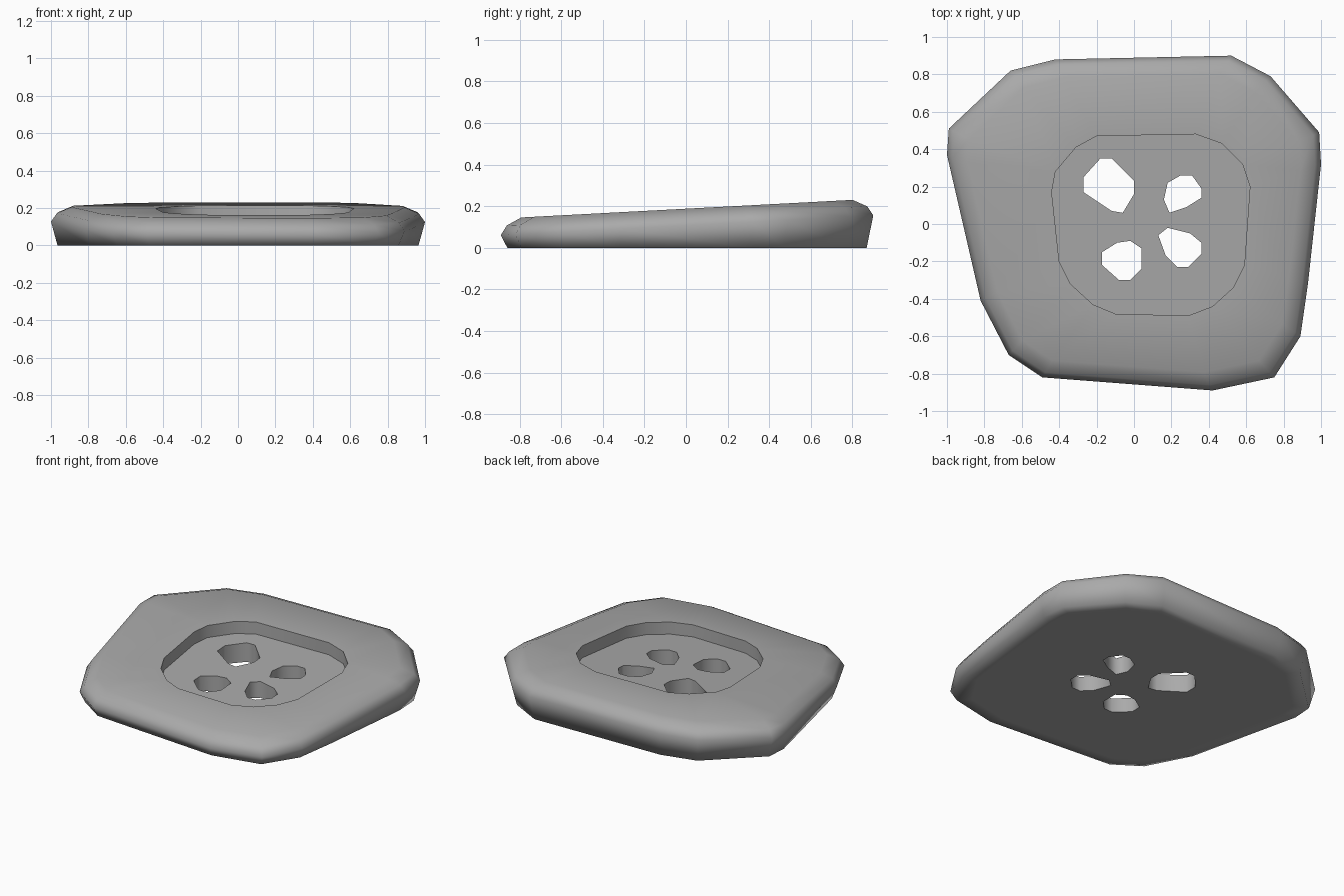
import bpy
import bmesh
from mathutils import Vector

cube = bpy.data.objects.get("Cube")
if cube:
    bpy.data.objects.remove(cube, do_unlink=True)

RECESS_DEPTH = 0.08

# Worn, irregular outline of the button
outline = [(-0.99, 0.51), (-0.66, 0.82), (-0.42, 0.88), (0.52, 0.9), (0.73, 0.79),
           (0.99, 0.49), (1, 0.32), (0.93, -0.32), (0.89, -0.6), (0.75, -0.82),
           (0.42, -0.89), (-0.49, -0.82), (-0.67, -0.7), (-0.82, -0.41), (-1, 0.37)]

# Edge of the sunken centre
recess = [(-0.44, 0.17), (-0.42, 0.28), (-0.31, 0.41), (-0.2, 0.47), (0.33, 0.48),
          (0.47, 0.43), (0.58, 0.32), (0.62, 0.2), (0.59, -0.22), (0.53, -0.34),
          (0.42, -0.44), (0.29, -0.49), (-0.1, -0.48), (-0.22, -0.43),
          (-0.34, -0.32), (-0.4, -0.2)]

# Four thread holes
holes = [
    [(-0.18, 0.35), (-0.12, 0.35), (0, 0.23), (0, 0.16),
     (-0.06, 0.06), (-0.12, 0.07), (-0.27, 0.17), (-0.27, 0.25)],
    [(0.16, 0.13), (0.18, 0.22), (0.25, 0.26), (0.31, 0.26),
     (0.36, 0.19), (0.36, 0.14), (0.28, 0.09), (0.19, 0.06)],
    [(0.18, -0.02), (0.3, -0.05), (0.36, -0.1), (0.36, -0.16),
     (0.29, -0.23), (0.23, -0.23), (0.17, -0.17), (0.13, -0.06)],
    [(-0.09, -0.1), (-0.02, -0.09), (0.04, -0.13), (0.04, -0.24),
     (-0.02, -0.3), (-0.08, -0.3), (-0.17, -0.22), (-0.17, -0.15)],
]


def top_height(y):
    """The upper face slopes gently up towards the back."""
    return 0.188 + 0.053 * y


def floor_height(y):
    return top_height(y) - RECESS_DEPTH


def bottom_height(y):
    return 0.0


def lowered_top(drop):
    return lambda y: top_height(y) - drop


def add_ring(bm, points, height, scale=1.0):
    """Add a closed loop of vertices and return its vertices and edges."""
    verts = [bm.verts.new((x * scale, y * scale, height(y * scale))) for x, y in points]
    edges = [bm.edges.new((v, verts[i - 1])) for i, v in enumerate(verts)]
    return verts, edges


def connect(bm, lower, upper):
    """Join two loops with the same number of vertices by quads."""
    a, b = lower[0], upper[0]
    for i in range(len(a)):
        bm.faces.new((a[i - 1], a[i], b[i], b[i - 1]))


def fill(bm, rings, normal):
    """Fill the area between an outer loop and the loops inside it."""
    edges = [edge for ring in rings for edge in ring[1]]
    bmesh.ops.triangle_fill(bm, use_beauty=True, edges=edges, normal=Vector(normal))


def sharpen(ring):
    for edge in ring[1]:
        edge.smooth = False


bm = bmesh.new()

# Rounded outer side, from the underside up to the shoulder
sections = [(bottom_height, 0.88), (bottom_height, 0.965), (lowered_top(0.08), 1.0),
            (lowered_top(0.035), 0.968), (top_height, 0.89)]
side = [add_ring(bm, outline, height, scale) for height, scale in sections]
for lower, upper in zip(side, side[1:]):
    connect(bm, lower, upper)

# Broad upper face and the steep wall of the recess
rim = add_ring(bm, recess, top_height)
floor_edge = add_ring(bm, recess, floor_height)
connect(bm, rim, floor_edge)
fill(bm, [side[-1], rim], (0, 0, 1))

# Thread holes running through the floor to the underside
hole_tops = [add_ring(bm, hole, floor_height) for hole in holes]
hole_bottoms = [add_ring(bm, hole, bottom_height) for hole in holes]
for lower, upper in zip(hole_bottoms, hole_tops):
    connect(bm, lower, upper)

# Recess floor and underside
fill(bm, [floor_edge] + hole_tops, (0, 0, 1))
fill(bm, [side[0]] + hole_bottoms, (0, 0, -1))

bmesh.ops.recalc_face_normals(bm, faces=bm.faces)
for face in bm.faces:
    face.smooth = True
for ring in [rim, floor_edge] + hole_tops + hole_bottoms:
    sharpen(ring)

mesh = bpy.data.meshes.new("button")
bm.to_mesh(mesh)
bm.free()
button = bpy.data.objects.new("button", mesh)
bpy.context.collection.objects.link(button)

# Plain grey material
grey = bpy.data.materials.new("plain grey")
grey.use_nodes = True
colour = (0.4, 0.4, 0.4, 1)
grey.diffuse_color = colour
grey.node_tree.nodes["Principled BSDF"].inputs["Base Color"].default_value = colour
mesh.materials.append(grey)
